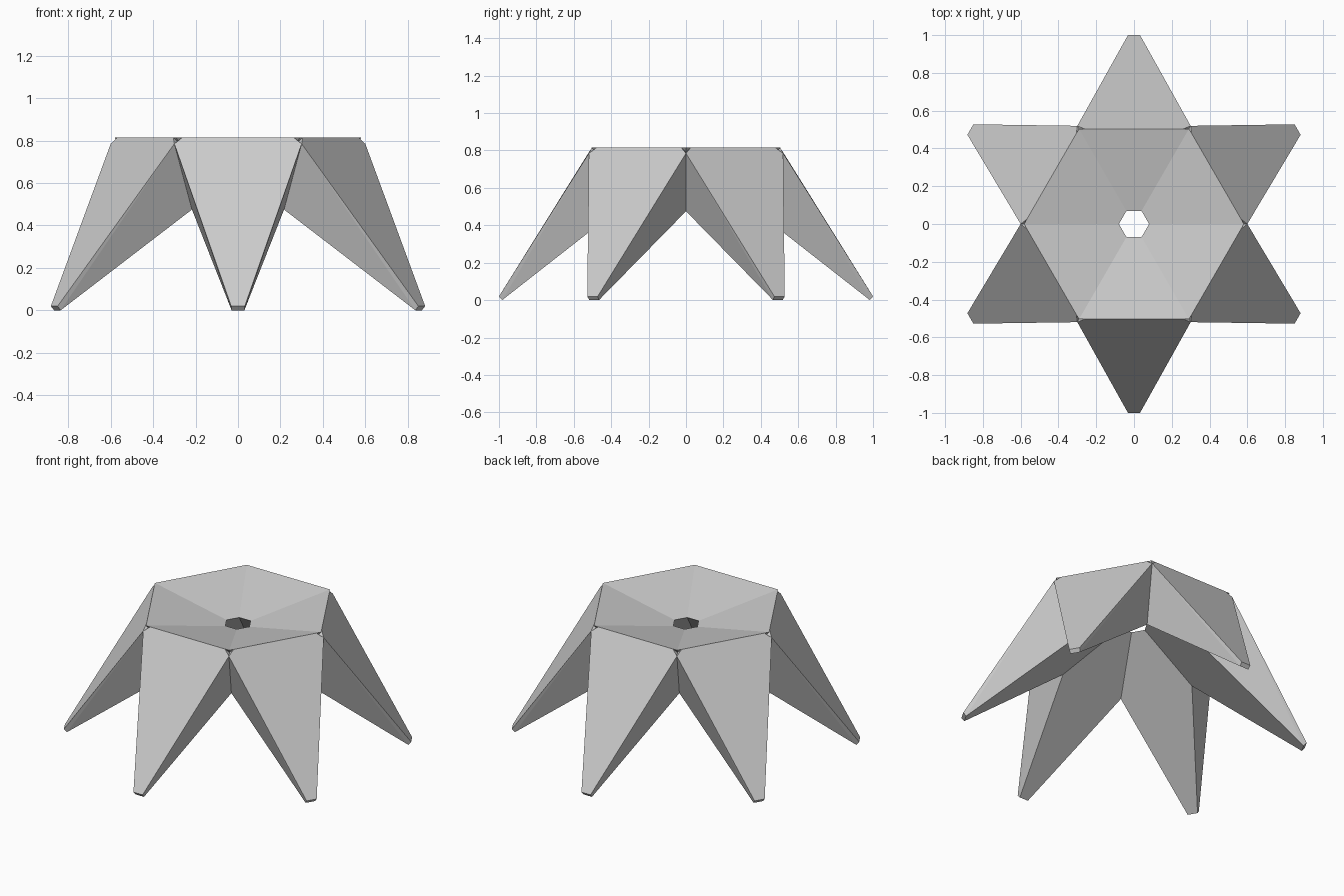
import bpy, bmesh, math
from mathutils import Vector, Matrix

if "Cube" in bpy.data.objects:
    bpy.data.objects.remove(bpy.data.objects["Cube"])

APO = math.cos(math.pi / 6)


def corner(r, z, side):
    """Point on the boundary ray between two neighbouring legs."""
    return Vector((r * APO, side * r * 0.5, z))


bm = bmesh.new()

for k in range(6):
    rot = Matrix.Rotation(math.radians(30 + 60 * k), 3, 'Z')

    def face(*pts):
        bm.faces.new([bm.verts.new(rot @ Vector(p)) for p in pts])

    # key points of one folded sector, left and right
    hole = [corner(0.08, 0.715, s) for s in (-1, 1)]
    rim = [corner(0.582, 0.815, s) for s in (-1, 1)]
    notch = [Vector((0.582 * APO, s * 0.262, 0.815)) for s in (-1, 1)]
    recess = [corner(0.56, 0.79, s) for s in (-1, 1)]
    fold = [corner(0.60, 0.785, s) for s in (-1, 1)]
    valley = [corner(0.434, 0.475, s) for s in (-1, 1)]
    toe_out = [Vector((1.0, s * 0.032, 0.02)) for s in (-1, 1)]
    toe_in = [Vector((0.983, s * 0.03, 0.0)) for s in (-1, 1)]

    # dished top panel
    face(hole[0], rim[0], notch[0], notch[1], rim[1], hole[1])
    # outer leg panel
    face(notch[0], fold[0], toe_out[0], toe_out[1], fold[1], notch[1])
    # blunt toe
    face(toe_out[0], toe_in[0], toe_in[1], toe_out[1])
    # underside panel running up to the central hole
    face(hole[0], hole[1], valley[1], toe_in[1], toe_in[0], valley[0])
    for i in (0, 1):
        # leg side panel
        face(fold[i], valley[i], toe_in[i])
        face(fold[i], toe_in[i], toe_out[i])
        # small notch under the rim corner
        face(rim[i], notch[i], recess[i])
        face(notch[i], fold[i], recess[i])

bmesh.ops.remove_doubles(bm, verts=bm.verts, dist=0.0005)
bmesh.ops.recalc_face_normals(bm, faces=bm.faces)
mesh = bpy.data.meshes.new("folded_six_leg_stool")
bm.to_mesh(mesh)
bm.free()
obj = bpy.data.objects.new("folded_six_leg_stool", mesh)
bpy.context.collection.objects.link(obj)
